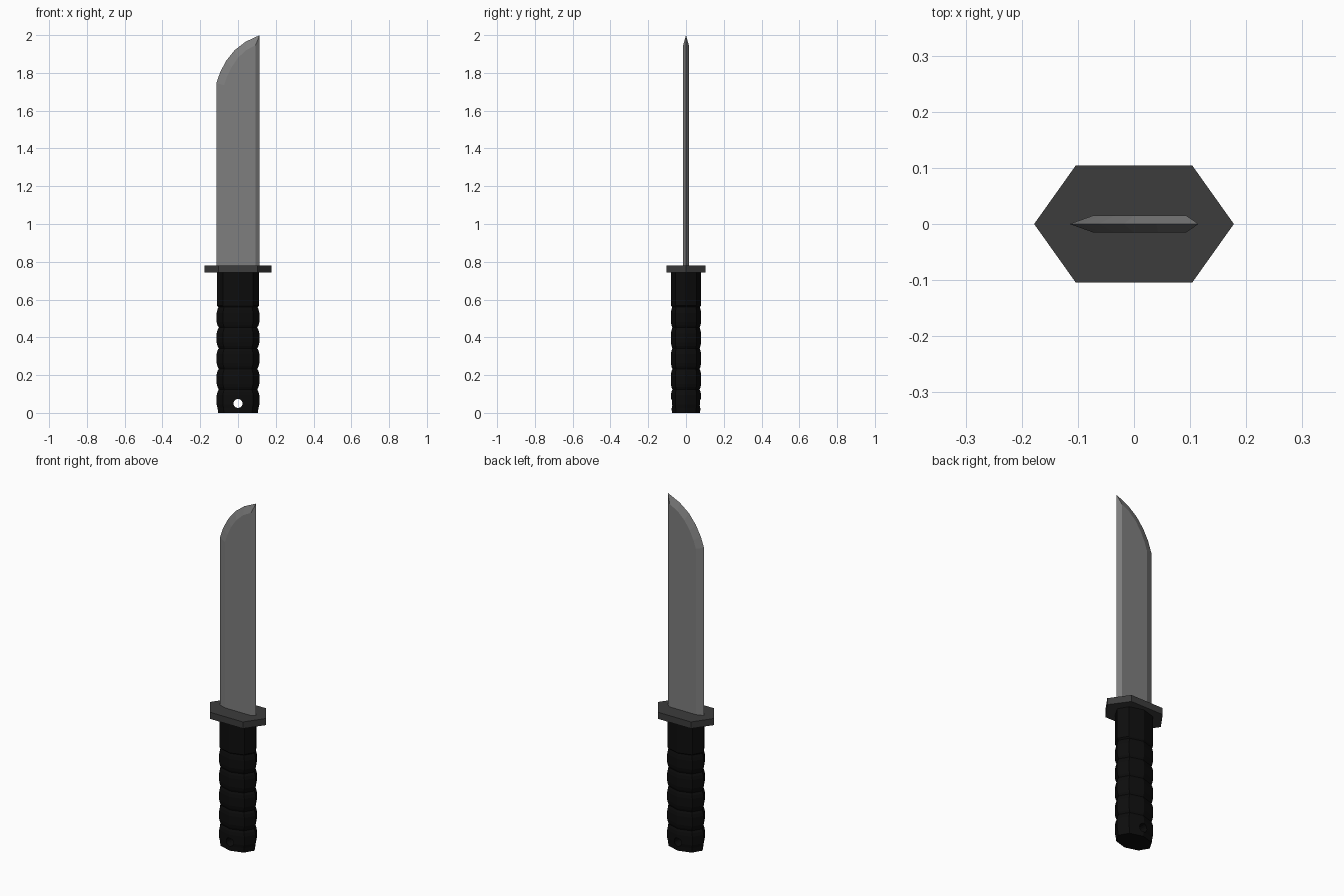
import bpy, bmesh, math

if "Cube" in bpy.data.objects:
    bpy.data.objects.remove(bpy.data.objects["Cube"])


def material(name, v):
    m = bpy.data.materials.new(name)
    m.diffuse_color = (v, v, v, 1)
    m.use_nodes = True
    m.node_tree.nodes["Principled BSDF"].inputs["Base Color"].default_value = m.diffuse_color
    return m


def loft(name, rings, mat, cap=True):
    """Skin a stack of equal-length closed point loops."""
    bm = bmesh.new()
    loops = [[bm.verts.new(p) for p in ring] for ring in rings]
    n = len(loops[0])
    for a, b in zip(loops, loops[1:]):
        for i in range(n):
            j = (i + 1) % n
            bm.faces.new((a[i], a[j], b[j], b[i]))
    if cap:
        bm.faces.new(loops[0][::-1])
        bm.faces.new(loops[-1])
    bmesh.ops.recalc_face_normals(bm, faces=bm.faces)
    me = bpy.data.meshes.new(name)
    bm.to_mesh(me)
    bm.free()
    ob = bpy.data.objects.new(name, me)
    bpy.context.collection.objects.link(ob)
    me.materials.append(mat)
    return ob


steel = material("steel grey", 0.21)
dark = material("dark grey", 0.045)
black = material("black rubber", 0.004)

# Blade: flat sides with a bevel running to a thin outline
outer = [(-.115, .77), (-.115, 1.745), (-.094, 1.805), (-.062, 1.865),
         (-.018, 1.92), (.04, 1.965), (.115, 2.0)]
inner = [(-.073, .77), (-.073, 1.735), (-.058, 1.78), (-.034, 1.83),
         (.0, 1.88), (.043, 1.92), (.093, 1.947)]
outer.append((.115, .77))
inner.append((.093, .77))
loft("blade", [[(x, y, z) for x, z in pts] for pts, y in
               ((inner, -.015), (outer, 0), (inner, .015))], steel)

# Guard: hexagonal plate
hexagon = [(-.178, 0), (-.104, -.104), (.104, -.104),
           (.178, 0), (.104, .104), (-.104, .104)]
loft("guard", [[(x, y, z) for x, y in hexagon] for z in (.742, .78)], dark)

# Handle: eight-sided grip with five bulging rings and a plain collar
step, top = .109, .56
profile = [(.005, .95)]
for k in range(5):
    z0 = top - (5 - k) * step
    if k:
        profile.append((z0, .9))
    profile += [(z0 + .012, .96), (z0 + .03, 1.0),
                (z0 + step - .03, 1.0), (z0 + step - .012, .96)]
profile[0] = (.002, .93)
profile += [(top, .92), (top + .008, .99), (.75, .99)]
rings = [[(.113 * s * math.cos(i * math.pi / 4),
           .08 * s * math.sin(i * math.pi / 4), z) for i in range(8)]
         for z, s in profile]
handle = loft("handle", rings, black)

# Lanyard hole through the pommel
cut = loft("hole_cutter", [[(.024 * math.cos(i * math.pi / 8), y,
                             .05 + .024 * math.sin(i * math.pi / 8))
                            for i in range(16)] for y in (-.2, .2)], black)
mod = handle.modifiers.new("hole", 'BOOLEAN')
mod.operation = 'DIFFERENCE'
mod.solver = 'EXACT'
mod.object = cut
bpy.context.view_layer.objects.active = handle
handle.select_set(True)
bpy.ops.object.modifier_apply(modifier=mod.name)
bpy.data.objects.remove(cut)

# Stand on the ground
for v in handle.data.vertices:
    if v.co.z < .005:
        v.co.z = 0
